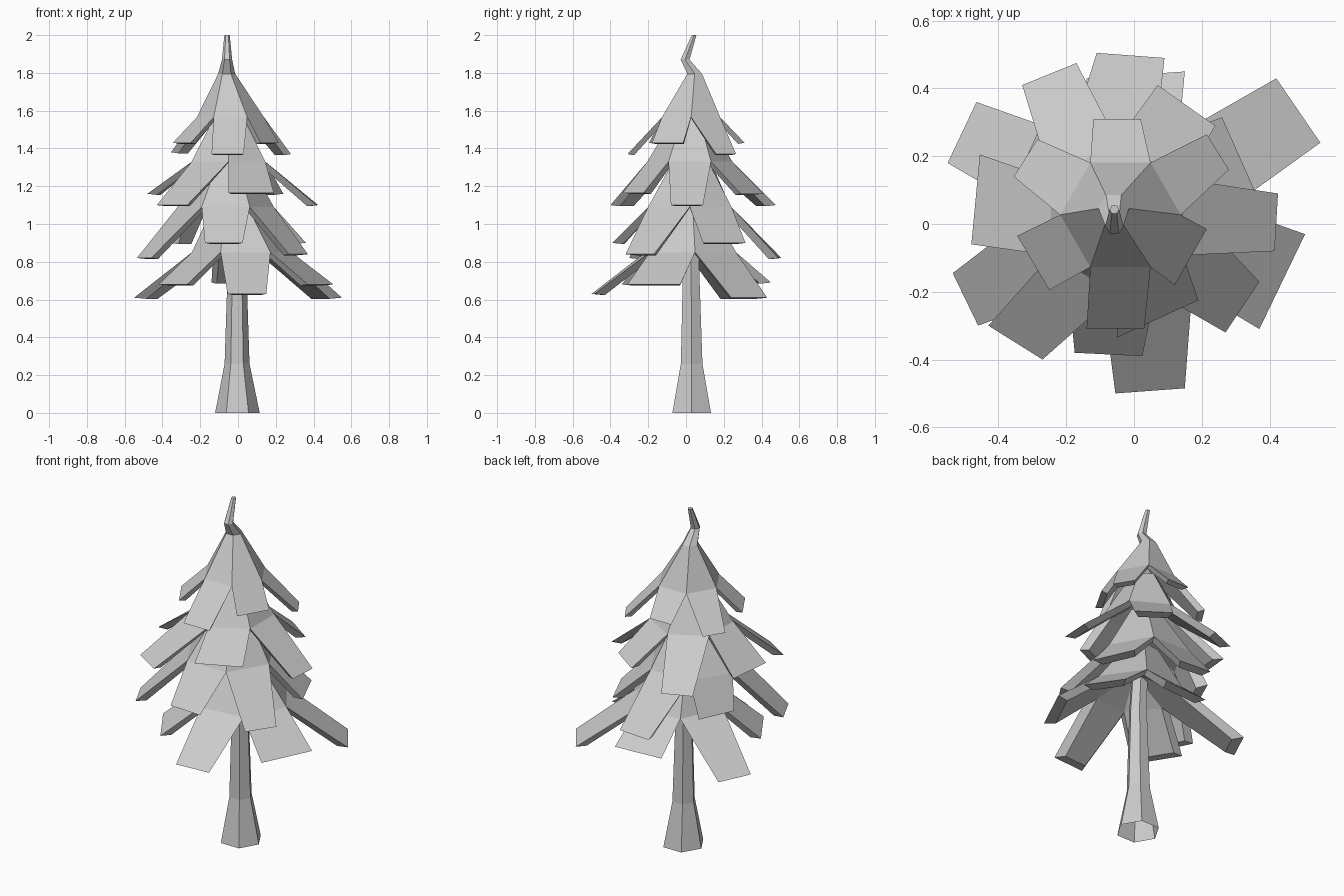
import bpy, bmesh
from math import sin, cos, radians
from mathutils import Vector

if "Cube" in bpy.data.objects:
    bpy.data.objects.remove(bpy.data.objects["Cube"])


def finish(bm, name):
    bmesh.ops.recalc_face_normals(bm, faces=bm.faces[:])
    me = bpy.data.meshes.new(name)
    bm.to_mesh(me)
    bm.free()
    bpy.context.collection.objects.link(bpy.data.objects.new(name, me))


def ring(bm, x, y, z, r, rot=0):
    return [bm.verts.new((x + r * cos(radians(rot + 60 * k)),
                          y + r * sin(radians(rot + 60 * k)), z)) for k in range(6)]


def bridge(bm, a, b):
    for i in range(6):
        j = (i + 1) % 6
        bm.faces.new((a[i], a[j], b[j], b[i]))


def tier(name, rot, knee, upper, thick, tips):
    """Six-sided cone whose faces continue past the knee as thick drooping boughs.
    knee and upper are rings (x, y, z, r); tips are end corners (x1, y1, x2, y2, z)."""
    bm = bmesh.new()
    x, y, z, r = knee
    outer = ring(bm, x, y, z, r, rot)
    inner = ring(bm, x, y, z - 0.005, r - thick, rot)
    low = outer
    for u in upper:
        high = ring(bm, *u, rot)
        bridge(bm, low, high)
        low = high
    bm.faces.new(low)
    roof = bm.verts.new((x, y, z + 0.12))
    for i, (x1, y1, x2, y2, tz) in enumerate(tips):
        a, b, a2, b2 = outer[i], outer[i - 5], inner[i], inner[i - 5]
        p, q = Vector((x1, y1, tz)), Vector((x2, y2, tz))
        # underside is shifted inward and narrowed so the edges bevel under
        inward = (a.co + b.co - p - q) * Vector((1, 1, 0)).x
        inward.z = 0
        inward = inward.normalized() * thick - Vector((0, 0, 0.006))
        side = (q - p).normalized() * thick * 0.5
        c, d, c2, d2 = [bm.verts.new(v) for v in (p, q, p + inward + side, q + inward - side)]
        for f in ((a, b, d, c), (a2, b2, d2, c2), (a, c, c2, a2),
                  (b, d, d2, b2), (c, d, d2, c2), (a2, b2, roof)):
            bm.faces.new(f)
    finish(bm, name)


# Flared hexagonal trunk, open underneath
bm = bmesh.new()
rings = [ring(bm, *s) for s in ((-0.003, 0.03, 0, 0.118), (-0.005, 0.03, 0.26, 0.066),
                                (-0.005, 0.027, 0.75, 0.05), (-0.02, 0.025, 1.0, 0.045))]
for lo, hi in zip(rings, rings[1:]):
    bridge(bm, lo, hi)
finish(bm, "trunk")

# Crown with bent tip
tier("crown_tier", 0, (-0.04, 0.027, 1.565, 0.178),
     [(-0.06, 0.046, 1.795, 0.045), (-0.058, -0.005, 1.87, 0.027), (-0.058, 0.043, 2.0, 0.014)],
     0.035,
     [(.28, .16, .215, .265, 1.37), (.02, .31, -.12, .31, 1.43),
      (-.285, .25, -.355, .14, 1.38), (-.345, -.035, -.25, -.195, 1.43),
      (-.14, -.31, .03, -.31, 1.37), (.12, -.18, .215, -.015, 1.43)])

# Three wider tiers below
tier("upper_tier", -30, (-0.05, 0.02, 1.33, 0.225), [(-0.05, 0.025, 1.58, 0.08)], 0.05,
     [(.415, -.08, .425, .09, 1.10), (.24, .29, .07, .41, 1.16),
      (-.17, .475, -.33, .41, 1.10), (-.455, .205, -.48, -.06, 1.16),
      (-.43, -.30, -.27, -.40, 1.10), (-.05, -.335, .19, -.225, 1.165)])
tier("middle_tier", 0, (-0.065, 0.02, 1.09, 0.255), [(-0.05, 0.025, 1.36, 0.09)], 0.055,
     [(.36, .09, .26, .315, 0.90), (.09, .49, -.11, .505, 0.82),
      (-.28, .28, -.37, .08, 0.90), (-.535, -.145, -.46, -.30, 0.82),
      (-.175, -.38, .025, -.39, 0.90), (.27, -.32, .37, -.17, 0.84)])
tier("lower_tier", 5, (0.02, 0.025, 0.85, 0.265), [(-0.02, 0.025, 1.12, 0.10)], 0.058,
     [(.55, .24, .42, .43, 0.61), (.15, .45, -.14, .43, 0.69),
      (-.465, .36, -.55, .18, 0.61), (-.42, -.10, -.27, -.34, 0.68),
      (-.055, -.50, .15, -.485, 0.63), (.37, -.31, .505, -.03, 0.68)])
